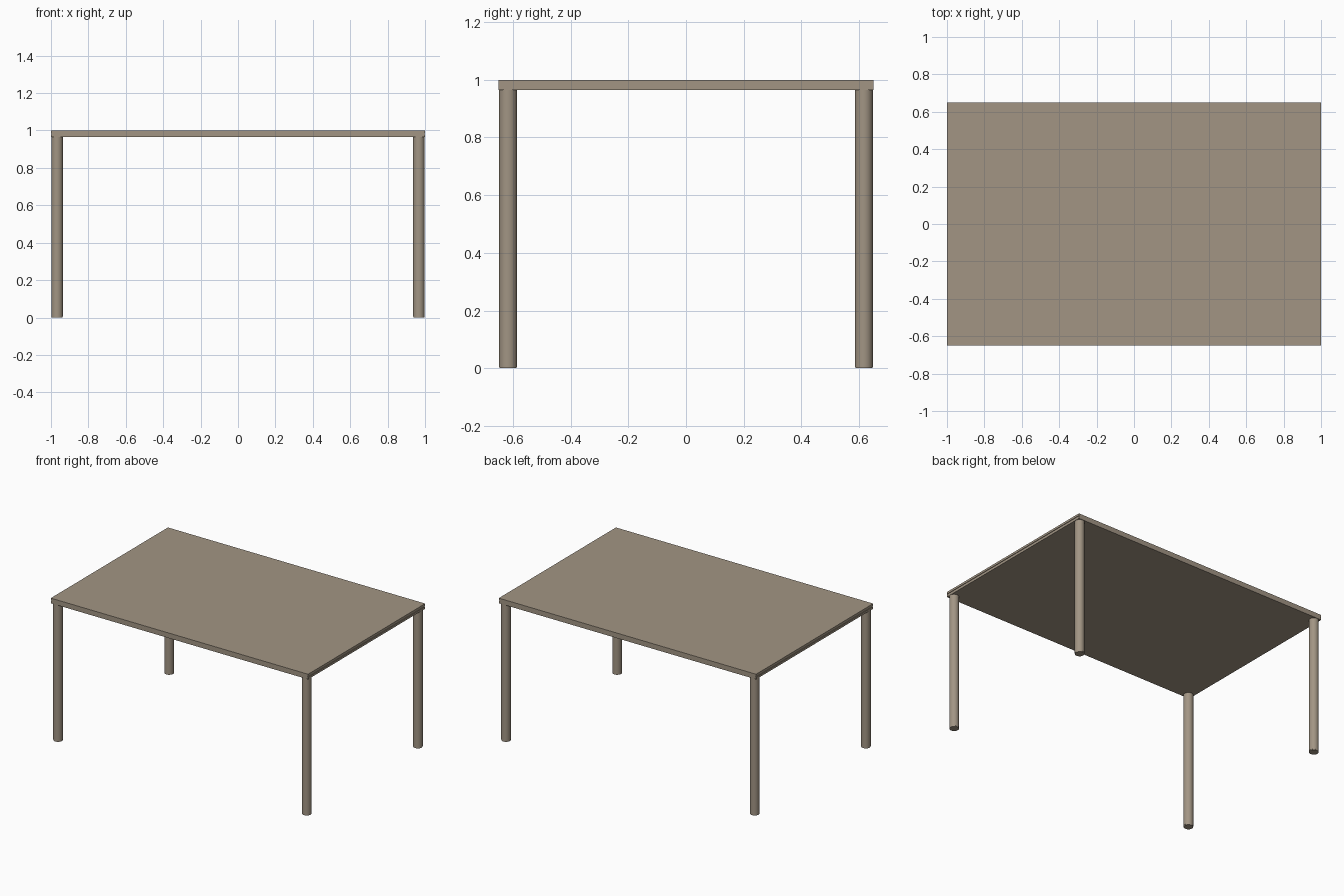
import bpy, bmesh

if "Cube" in bpy.data.objects:
    bpy.data.objects.remove(bpy.data.objects["Cube"])

wood = bpy.data.materials.new("warm_taupe")
wood.diffuse_color = (0.36, 0.30, 0.23, 1)
wood.use_nodes = True
wood.node_tree.nodes["Principled BSDF"].inputs["Base Color"].default_value = wood.diffuse_color


def finish(name, bm):
    bmesh.ops.recalc_face_normals(bm, faces=bm.faces)
    mesh = bpy.data.meshes.new(name)
    bm.to_mesh(mesh)
    bm.free()
    mesh.materials.append(wood)
    obj = bpy.data.objects.new(name, mesh)
    bpy.context.collection.objects.link(obj)
    return obj


# Tabletop: end profile with a shallow groove, mirrored and extruded along y
HALF_Y = 0.65
right = [(1, 0.964), (1, 0.979), (0.996, 0.979), (0.996, 0.985), (1, 0.985), (1, 1)]
profile = right + [(-x, z) for x, z in reversed(right)]
bm = bmesh.new()
face = bm.faces.new([bm.verts.new((x, -HALF_Y, z)) for x, z in profile])
ext = bmesh.ops.extrude_face_region(bm, geom=[face], use_keep_orig=True)
moved = [g for g in ext["geom"] if isinstance(g, bmesh.types.BMVert)]
bmesh.ops.translate(bm, verts=moved, vec=(0, 2 * HALF_Y, 0))
finish("tabletop", bm)


# Round parts of the legs
def cylinder(name, x, y, z0, z1, radius):
    bpy.ops.mesh.primitive_cylinder_add(vertices=32, radius=radius, depth=z1 - z0,
                                        location=(x, y, (z0 + z1) / 2))
    obj = bpy.context.object
    obj.name = name
    obj.data.materials.append(wood)
    bpy.ops.object.shade_smooth_by_angle()


# Four legs, each with a thin foot pad
for side, x in (("left", -0.967), ("right", 0.967)):
    for end, y in (("front", -0.617), ("back", 0.617)):
        cylinder(f"{end}_{side}_leg", x, y, 0.005, 0.964, 0.031)
        cylinder(f"{end}_{side}_foot_pad", x, y, 0, 0.005, 0.030)
